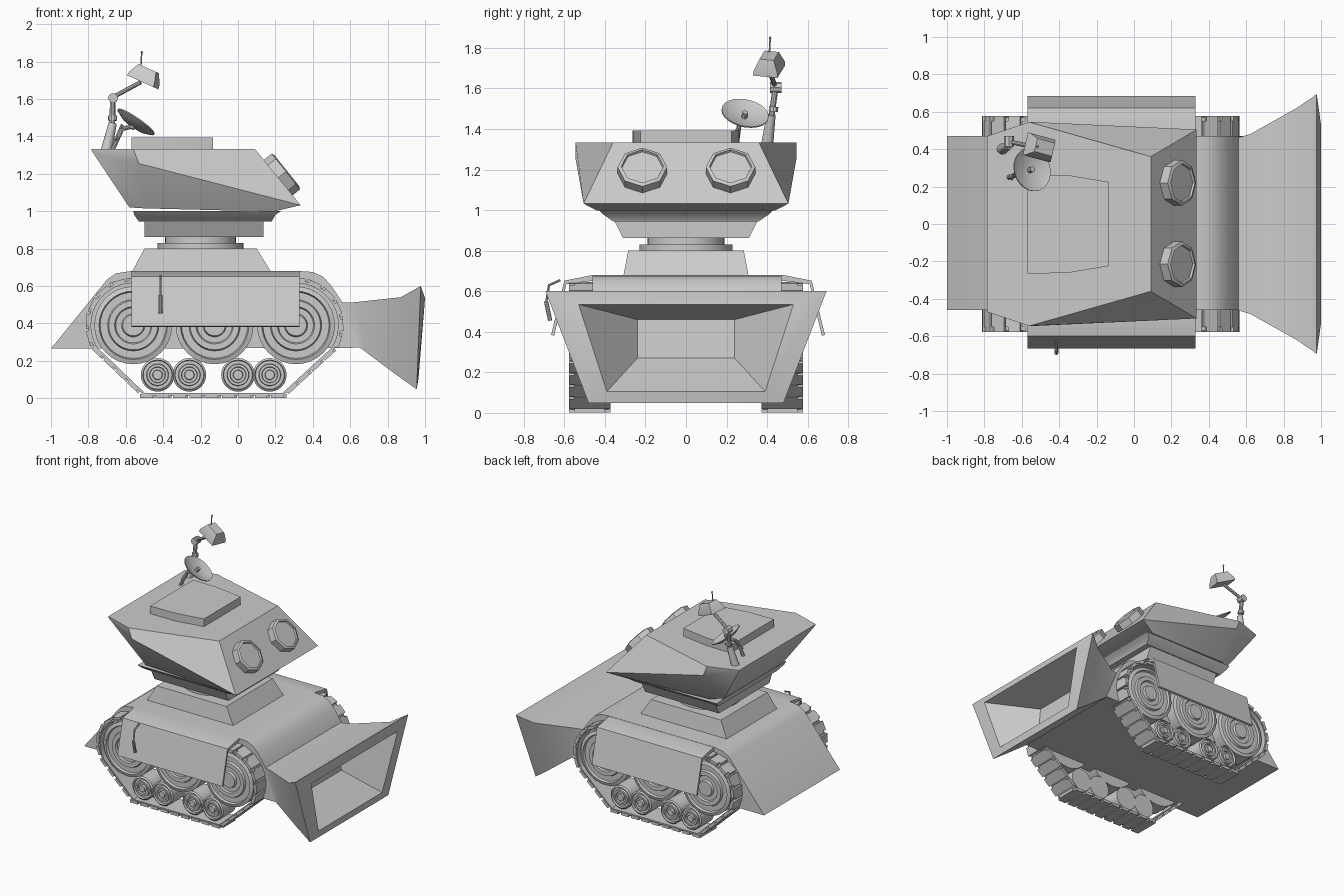
import bpy, bmesh, math
from mathutils import Vector, Matrix

if "Cube" in bpy.data.objects:
    bpy.data.objects.remove(bpy.data.objects["Cube"])


def finish(name, bm, angle=30):
    bmesh.ops.recalc_face_normals(bm, faces=bm.faces)
    me = bpy.data.meshes.new(name)
    bm.to_mesh(me)
    bm.free()
    ob = bpy.data.objects.new(name, me)
    bpy.context.collection.objects.link(ob)
    bpy.ops.object.select_all(action='DESELECT')
    ob.select_set(True)
    bpy.context.view_layer.objects.active = ob
    bpy.ops.object.shade_smooth_by_angle(angle=math.radians(angle))
    return ob


def loft(name, rings, caps=(True, True), angle=30):
    """Skin a list of equally long point rings."""
    bm = bmesh.new()
    vs = [[bm.verts.new(p) for p in r] for r in rings]
    n = len(vs[0])
    for a, b in zip(vs, vs[1:]):
        for i in range(n):
            j = (i + 1) % n
            bm.faces.new((a[i], a[j], b[j], b[i]))
    if caps[0]:
        bm.faces.new(vs[0])
    if caps[1]:
        bm.faces.new(vs[-1])
    return finish(name, bm, angle)


def rect(x0, x1, w, z):
    return [(x0, -w, z), (x1, -w, z), (x1, w, z), (x0, w, z)]


def mirror_ring(half):
    return list(half) + [(x, -y, z) for x, y, z in reversed(half)]


def lathe(name, profile, origin, axis, segs=32, spin=0):
    """Revolve (radius, height) pairs about an axis."""
    m = Matrix.Translation(origin) @ Vector(axis).to_track_quat('Z', 'Y').to_matrix().to_4x4()
    rings = []
    for r, h in profile:
        rings.append([m @ Vector((r * math.cos(a), r * math.sin(a), h))
                      for a in (spin + math.tau * i / segs for i in range(segs))])
    return loft(name, rings)


def rod(name, a, b, r, segs=10, r2=None):
    a, b = Vector(a), Vector(b)
    return lathe(name, [(r, 0), (r2 or r, (b - a).length)], a, b - a, segs)


# Hull: side profile extruded across the width
hull_profile = [(-1, .265), (-.7, .635), (-.65, .668), (-.57, .68), (.33, .68), (.4, .675),
                (.455, .65), (.5, .6), (.56, .51), (.66, .27)]
loft("hull", [[(x, y, z) for x, z in hull_profile] for y in (-.46, .47)])


# Front scoop: flared outside, rim and tapered cavity
def frame(xt, wt, zt, xb, wb, zb):
    return [(xt, -wt, zt), (xt, wt, zt), (xb, wb, zb), (xb, -wb, zb)]


loft("scoop", [frame(.55, .46, .512, .655, .465, .268), frame(.62, .48, .513, .68, .466, .25),
               frame(.87, .62, .54, .84, .475, .13), frame(.977, .693, .6, .955, .48, .048),
               frame(1.0, .53, .535, .965, .39, .105), frame(.7, .24, .46, .72, .24, .27)])

# Side skirts hung over the tracks
for s, label in ((-1, "front"), (1, "back")):
    pts = [(.44, .675), (.47, .68), (.61, .652), (.675, .385), (.66, .38), (.6, .635), (.44, .655)]
    loft(label + "_skirt", [[(x, s * y + .01, z) for y, z in pts] for x in (-.57, .33)])

# Skirt lever
rod("lever_arm", (-.415, -.62, .655), (-.415, -.675, .63), .006)
rod("lever_link", (-.415, -.675, .635), (-.415, -.69, .54), .006)
rod("lever_grip", (-.415, -.69, .55), (-.415, -.67, .455), .011)

# Turret base, ring and neck
loft("turret_base", [rect(-.57, .18, .31, .67), rect(-.5, .1, .285, .8)])
lathe("turret_ring", [(.23, .795), (.23, .83), (.19, .83), (.19, .87)], (-.2, 0, 0), (0, 0, 1), 32)
loft("turret_funnel", [rect(-.5, .135, .31, .862), rect(-.5, .135, .36, .96)])
loft("turret_flange", [rect(-.53, .18, .36, .945), rect(-.555, .2, .41, .98), rect(-.56, .23, .43, 1.0)])

# Head: bottom, ridge and top outlines
loft("head", [
    mirror_ring([(-.58, .36, 1.02), (-.5, .42, 1.015), (.19, .44, .998)]),
    mirror_ring([(-.78, .47, 1.32), (-.53, .545, 1.255), (.335, .505, 1.032)]),
    mirror_ring([(-.785, .47, 1.333), (-.56, .545, 1.333), (.09, .36, 1.333)])])
loft("roof_hatch", [mirror_ring([(-.57, .265, z), (-.36, .262, z), (-.135, .225, z)])
                    for z in (1.32, 1.393)])

# Octagonal headlights on the sloped face
for y, label in ((-.215, "front"), (.22, "back")):
    lathe(label + "_headlight", [(.122, -.01), (.122, .055), (.104, .062), (.1, .05)],
          (.213, y, 1.178), (.78, 0, .62), 8, 0)

# Dish antenna with stand
dish_n = Vector((.56, .18, .81)).normalized()
dish_c = Vector((-.55, .29, 1.47))
lathe("dish", [(.02, -.022), (.08, -.012), (.118, .006), (.118, .012), (.08, -.004), (.02, -.014)],
      dish_c, dish_n, 24)
rod("dish_hub", dish_c - dish_n * .035, dish_c + dish_n * .015, .015)
rod("dish_stand", (-.67, .25, 1.33), (-.62, .265, 1.44), .012)
rod("dish_brace", (-.62, .3, 1.46), (-.655, .24, 1.38), .008)
rod("dish_mount", (-.62, .265, 1.44), dish_c - dish_n * .02, .012)

# Jointed lamp arm
rod("arm_base", (-.705, .4, 1.32), (-.67, .42, 1.47), .03, 12, .022)
rod("arm_lower", (-.672, .42, 1.45), (-.67, .442, 1.61), .015)
rod("arm_collar", (-.67, .43, 1.485), (-.67, .433, 1.51), .024)
rod("arm_elbow", (-.668, .415, 1.605), (-.668, .47, 1.605), .027, 8)
rod("arm_upper", (-.668, .44, 1.61), (-.52, .41, 1.69), .012)

# Tilted lamp head with whip aerial
tilt = Matrix.Translation((-.505, .41, 1.7)) @ Matrix.Rotation(math.radians(24), 4, 'Y') \
    @ Matrix.Rotation(math.radians(-14), 4, 'Z')
loft("lamp", [[tilt @ Vector((sx * a, sy * b, z)) for sx, sy in ((-1, -1), (1, -1), (1, 1), (-1, 1))]
              for a, b, z in ((.08, .062, -.012), (.076, .06, .012), (.053, .036, .068))])
rod("aerial", (-.52, .41, 1.76), (-.515, .415, 1.845), .004, 6)
lathe("aerial_tip", [(.003, 0), (.007, .006), (.003, .014)], (-.515, .415, 1.842), (0, 0, 1), 8)

# Track centre line: two arcs over the end wheels, flat run on the ground
path = []
for cx, a0, a1 in ((.31, -32, 90), (-.56, 90, 212)):
    for i in range(13):
        a = math.radians(a0 + (a1 - a0) * i / 12)
        path.append(Vector((cx + .234 * math.cos(a), .39 + .234 * math.sin(a))))
path += [Vector((-.5, .02)), Vector((.24, .02))]


def walk(dist):
    """Point and direction at a distance along the closed path."""
    for a, b in zip(path, path[1:] + path[:1]):
        d = (b - a).length
        if dist <= d:
            return a.lerp(b, dist / d), (b - a) / d
        dist -= d
    return path[0], (path[1] - path[0]).normalized()


total = sum((b - a).length for a, b in zip(path, path[1:] + path[:1]))
PADS = 38
# Wheel faces as stepped concentric rings
big = [(1, -.09), (1, .09), (.88, .1), (.85, .08), (.66, .08), (.63, .1), (.48, .1), (.45, .085),
       (.3, .085), (.27, .105), (.05, .105)]
for s, label in ((-1, "front"), (1, "back")):
    yc = s * .475
    # Belt: inner and outer loops joined into a closed band
    prof = []
    for i, p in enumerate(path):
        t = (path[(i + 1) % len(path)] - path[i - 1]).normalized()
        n = Vector((t.y, -t.x))
        q0, q1 = p - n * .008, p + n * .006
        prof.append([(q0.x, yc - .095, q0.y), (q0.x, yc + .095, q0.y),
                     (q1.x, yc + .095, q1.y), (q1.x, yc - .095, q1.y)])
    loft(label + "_track_belt", prof + prof[:1], (False, False))
    # Tread pads
    bm = bmesh.new()
    for i in range(PADS):
        p, t = walk((i + .5) * total / PADS)
        n = Vector((t.y, -t.x))
        m = Matrix(((t.x, 0, n.x, p.x + n.x * .008), (0, 1, 0, yc),
                    (t.y, 0, n.y, p.y + n.y * .008), (0, 0, 0, 1)))
        for length, width, off in ((.066, .206, 0), (.03, .15, .033)):
            bmesh.ops.create_cube(bm, size=1, matrix=m @ Matrix.Translation((off, 0, 0))
                                  @ Matrix.Diagonal((length, width, .022, 1)))
    finish(label + "_track_pads", bm)
    # Three drive wheels above, four rollers below
    for i, (x, z, r) in enumerate([(-.56, .39, .208), (-.125, .39, .208), (.31, .39, .208),
                                   (-.43, .125, .09), (-.26, .125, .09), (0, .125, .09), (.17, .125, .09)]):
        kind = "_drive_wheel_" if r > .1 else "_roller_"
        lathe(label + kind + str(i + 1), [(k * r, h * .85) for k, h in big],
              (x, yc, z), (0, s, 0), 32 if r > .1 else 24)
